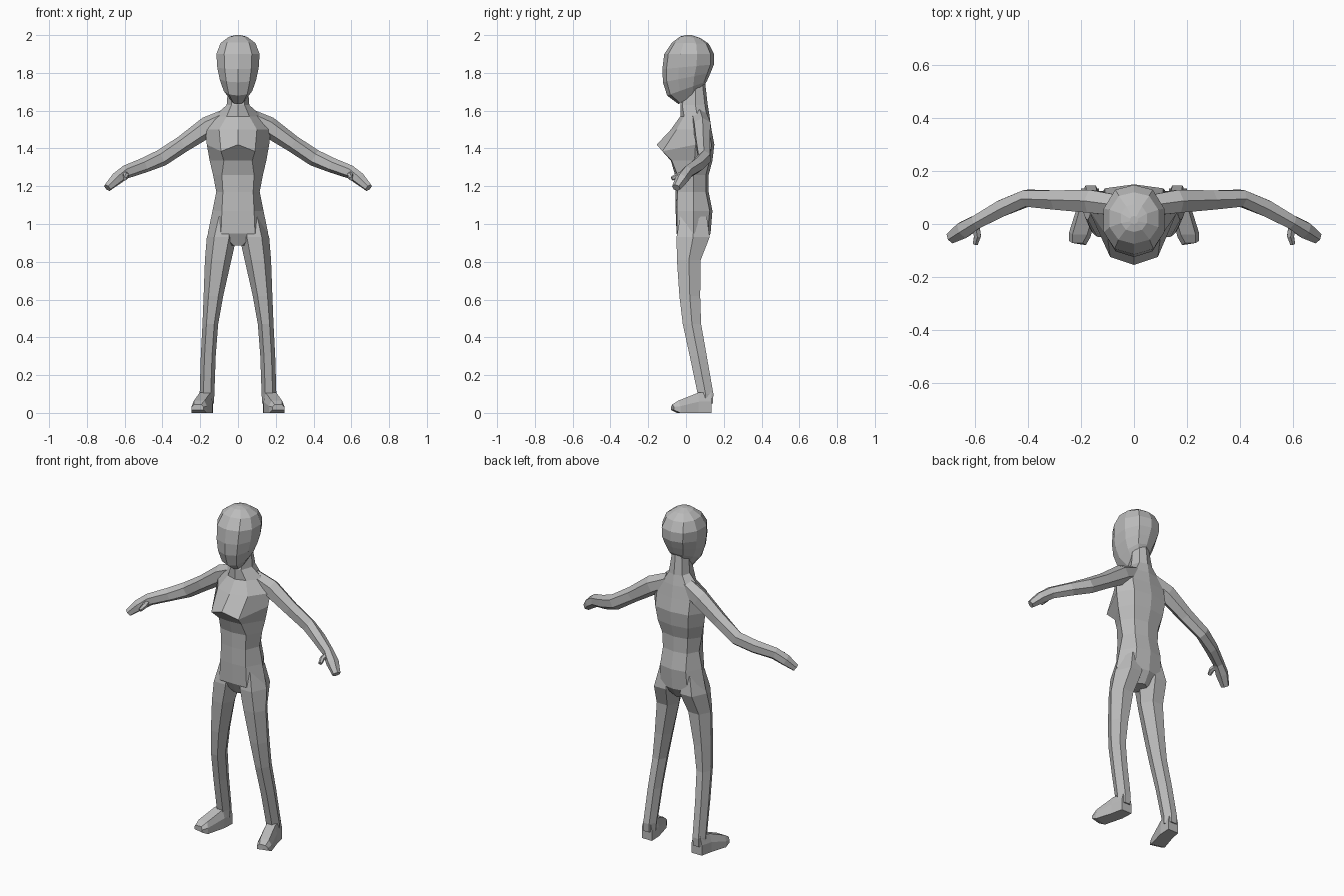
import bpy, bmesh, math
from mathutils import Vector

skin = bpy.data.materials.new("plain grey")
skin.diffuse_color = (0.5, 0.5, 0.5, 1)


def loft(name, rings, mirror=False):
    """Skin a list of equal-length point rings, cap both ends."""
    bm = bmesh.new()
    vs = [[bm.verts.new(p) for p in r] for r in rings]
    n = len(vs[0])
    for a, b in zip(vs, vs[1:]):
        for i in range(n):
            j = (i + 1) % n
            bm.faces.new((a[i], a[j], b[j], b[i]))
    bm.faces.new(vs[0])
    bm.faces.new(vs[-1])
    bmesh.ops.recalc_face_normals(bm, faces=bm.faces)
    me = bpy.data.meshes.new(name)
    bm.to_mesh(me)
    bm.free()
    me.materials.append(skin)
    ob = bpy.data.objects.new(name, me)
    bpy.context.collection.objects.link(ob)
    if mirror:
        ob.modifiers.new("mirror", "MIRROR").use_mirror_merge = False
    return ob


def body_ring(z, yf, xm, ym, dz, xs, ys, xb, yb):
    """Eight-sided ring: front ridge, front corner, side, back corner, spine."""
    half = [(xm, ym, z + dz), (xs, ys, z), (xb, yb - 0.015, z)]
    return ([(0, yf, z)] + half + [(0, yb, z)]
            + [(-x, y, h) for x, y, h in reversed(half)])


# Neck, chest, waist and hips
loft("torso", [body_ring(*r) for r in (
    (1.76, 0.00, 0.03, 0.01, 0, 0.05, 0.05, 0.03, 0.10),
    (1.63, -0.03, 0.035, -0.02, 0, 0.06, 0.05, 0.045, 0.115),
    (1.57, -0.03, 0.06, -0.01, 0, 0.125, 0.06, 0.08, 0.125),
    (1.50, -0.08, 0.10, -0.05, 0, 0.175, 0.06, 0.11, 0.135),
    (1.42, -0.155, 0.09, -0.125, -0.035, 0.165, 0.05, 0.11, 0.15),
    (1.335, -0.08, 0.075, -0.075, 0, 0.15, 0.045, 0.10, 0.14),
    (1.26, -0.058, 0.085, -0.045, 0, 0.132, 0.04, 0.085, 0.12),
    (1.17, -0.055, 0.08, -0.045, 0, 0.115, 0.04, 0.08, 0.12),
    (1.07, -0.055, 0.085, -0.048, 0, 0.135, 0.04, 0.085, 0.14),
    (0.95, -0.05, 0.09, -0.048, 0, 0.16, 0.04, 0.09, 0.13),
    (0.885, -0.02, 0.02, -0.015, 0, 0.05, 0.03, 0.03, 0.09))])


def head_ring(zf, zb, w, yf, yb):
    """Ten-sided head section, tilted from face height zf to nape height zb."""
    half = []
    for fx, t in ((0.62, 0.08), (0.97, 0.32), (0.97, 0.66), (0.6, 0.93)):
        half.append((w * fx, yf + (yb - yf) * t, zf + (zb - zf) * t))
    return ([(0, yf, zf)] + half + [(0, yb, zb)]
            + [(-x, y, z) for x, y, z in reversed(half)])


# Head: jaw, chin, face, brow, crown
loft("head", [head_ring(*r) for r in (
    (1.635, 1.70, 0.04, -0.04, 0.07),
    (1.68, 1.755, 0.078, -0.10, 0.11),
    (1.75, 1.80, 0.10, -0.122, 0.13),
    (1.82, 1.845, 0.113, -0.125, 0.148),
    (1.90, 1.90, 0.118, -0.115, 0.148),
    (1.96, 1.955, 0.095, -0.075, 0.12),
    (1.993, 1.985, 0.05, -0.03, 0.075),
    (2.0, 2.0, 0.015, 0.0, 0.03))])


def leg_ring(z, x0, x1, y0, y1):
    """Six-sided section filling the box x0..x1, y0..y1."""
    xm, ym, dx = (x0 + x1) / 2, (y0 + y1) / 2, (x1 - x0) / 4
    return [(xm - dx, y0, z), (xm + dx, y0, z), (x1, ym, z),
            (xm + dx, y1, z), (xm - dx, y1, z), (x0, ym, z)]


# Legs with the buttocks at the top
loft("leg", [leg_ring(*r) for r in (
    (1.04, 0.03, 0.125, -0.03, 0.11),
    (0.93, 0.008, 0.165, -0.05, 0.125),
    (0.81, 0.035, 0.175, -0.048, 0.078),
    (0.62, 0.078, 0.182, -0.035, 0.075),
    (0.47, 0.105, 0.188, -0.017, 0.08),
    (0.30, 0.118, 0.197, 0.02, 0.11),
    (0.10, 0.125, 0.203, 0.062, 0.145),
    (0.05, 0.128, 0.203, 0.065, 0.142))], mirror=True)


# Feet, turned slightly outward: section is (y, x0, x1, top width inset, bottom z, top z)
def foot_ring(y, x0, x1, inset, skew, z0, z1):
    return [(x0, y + skew, z0), (x1, y - skew, z0), (x1, y - skew, z0 + (z1 - z0) * 0.55),
            (x1 - inset, y, z1), (x0 + inset, y, z1), (x0, y + skew, z0 + (z1 - z0) * 0.55)]


loft("foot", [foot_ring(*r) for r in (
    (0.135, 0.132, 0.20, 0.012, 0.0, 0, 0.11),
    (0.065, 0.135, 0.215, 0.012, 0.0, 0, 0.107),
    (-0.04, 0.165, 0.245, 0.012, -0.01, 0, 0.065),
    (-0.072, 0.182, 0.245, 0.012, -0.008, 0.015, 0.045))], mirror=True)


def limb(name, path):
    """Six-sided tube along (x, y, z, half width, half height) stations."""
    pts = [Vector(p[:3]) for p in path]
    rings = []
    for i, p in enumerate(path):
        d = (pts[min(i + 1, len(pts) - 1)] - pts[max(i - 1, 0)]).normalized()
        side = d.cross(Vector((0, 0, 1))).normalized()
        up = side.cross(d)
        rings.append([pts[i] + side * p[3] * math.cos(a) + up * p[4] * math.sin(a)
                      for a in (math.radians(30 + 60 * k) for k in range(6))])
    return loft(name, rings, mirror=True)


# Arms with hands
limb("arm", [
    (0.06, 0.07, 1.565, 0.045, 0.045),
    (0.16, 0.085, 1.515, 0.05, 0.055),
    (0.29, 0.09, 1.425, 0.042, 0.045),
    (0.405, 0.098, 1.35, 0.036, 0.045),
    (0.50, 0.06, 1.31, 0.036, 0.04),
    (0.595, 0.008, 1.275, 0.03, 0.036),
    (0.645, -0.022, 1.238, 0.036, 0.034),
    (0.692, -0.052, 1.192, 0.024, 0.022)])

# Thumbs
limb("thumb", [
    (0.60, -0.005, 1.265, 0.018, 0.018),
    (0.592, -0.045, 1.255, 0.015, 0.015),
    (0.60, -0.075, 1.24, 0.011, 0.011)])
